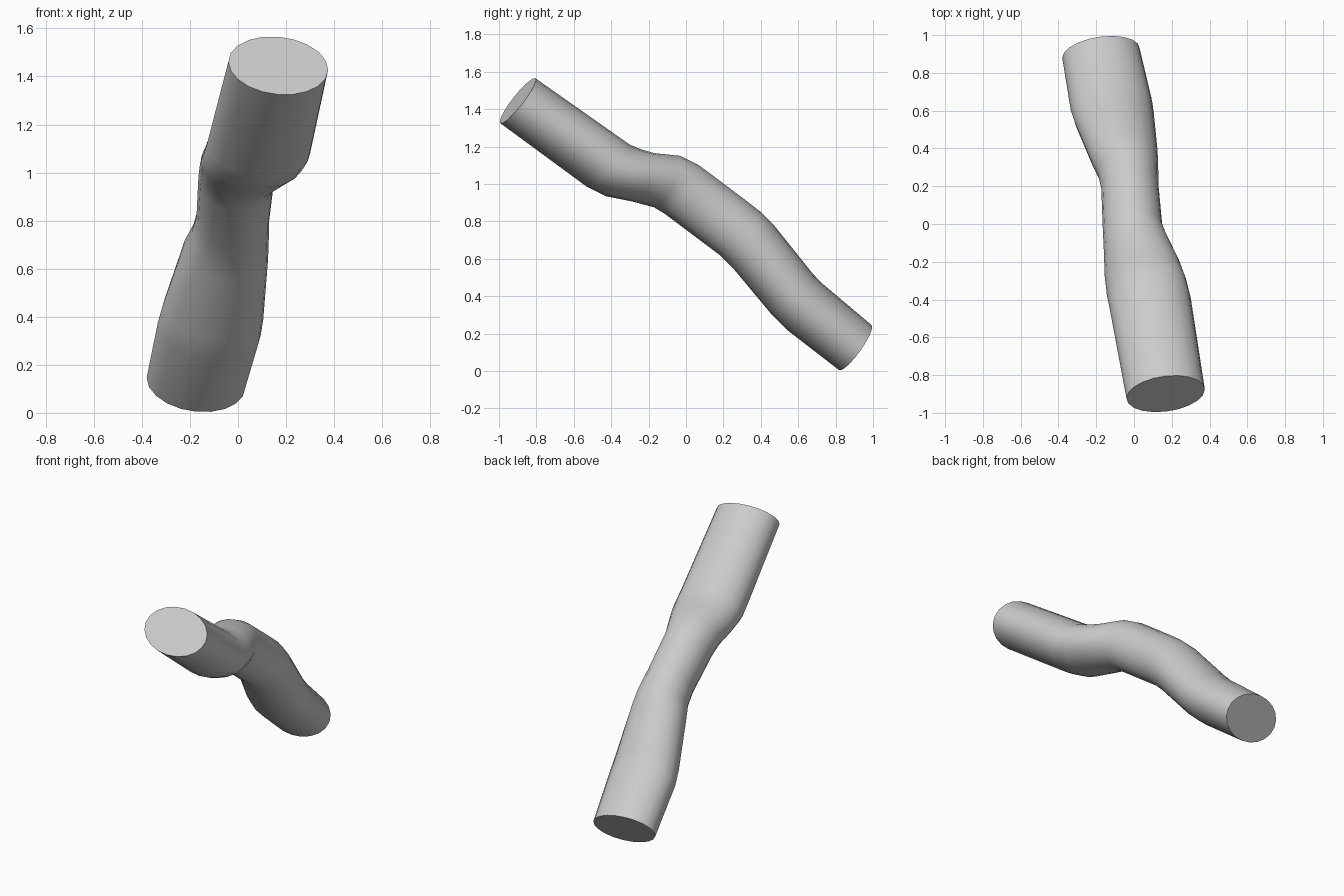
import bpy, bmesh, math
from mathutils import Vector

if "Cube" in bpy.data.objects:
    bpy.data.objects.remove(bpy.data.objects["Cube"])

# Cross-sections along the tube: upper y, z, lower y, z, left x, right x
SECTIONS = [
    (-0.805, 1.565, -0.993, 1.325, -0.04, 0.375),
    (-0.30, 1.21, -0.53, 0.985, -0.13, 0.30),
    (-0.24, 1.185, -0.43, 0.935, -0.143, 0.275),
    (-0.17, 1.165, -0.29, 0.907, -0.155, 0.235),
    (-0.03, 1.15, -0.17, 0.875, -0.16, 0.175),
    (0.07, 1.10, -0.11, 0.838, -0.165, 0.15),
    (0.29, 0.935, 0.10, 0.68, -0.173, 0.13),
    (0.40, 0.85, 0.18, 0.62, -0.193, 0.128),
    (0.47, 0.78, 0.26, 0.54, -0.23, 0.125),
    (0.67, 0.53, 0.46, 0.30, -0.315, 0.105),
    (0.72, 0.475, 0.54, 0.22, -0.335, 0.095),
    (0.992, 0.246, 0.818, 0.005, -0.38, 0.03),
]
SIDES = 20

centres = [Vector(((s[4] + s[5]) / 2, (s[0] + s[2]) / 2, (s[1] + s[3]) / 2)) for s in SECTIONS]
bm = bmesh.new()
rings = []
for i, (uy, uz, ly, lz, xl, xr) in enumerate(SECTIONS):
    t = (centres[min(i + 1, len(centres) - 1)] - centres[max(i - 1, 0)]).normalized()
    # width axis is tilted to stay square to the path
    w = Vector((1, 0, 0)) - t * t.x
    w *= (xr - xl) / 2 / w.x
    h = Vector((0, uy - ly, uz - lz)) / 2
    ring = []
    for k in range(SIDES):
        a = math.tau * k / SIDES
        ring.append(bm.verts.new(centres[i] + w * math.cos(a) + h * math.sin(a)))
    rings.append(ring)

# Tube wall
for a, b in zip(rings, rings[1:]):
    for k in range(SIDES):
        n = (k + 1) % SIDES
        bm.faces.new((a[k], a[n], b[n], b[k]))
# End caps
bm.faces.new(rings[0])
bm.faces.new(rings[-1])
bmesh.ops.recalc_face_normals(bm, faces=bm.faces)

mesh = bpy.data.meshes.new("bent_tube")
bm.to_mesh(mesh)
bm.free()
tube = bpy.data.objects.new("bent_tube", mesh)
bpy.context.collection.objects.link(tube)
bpy.context.view_layer.objects.active = tube
tube.select_set(True)
bpy.ops.object.shade_smooth_by_angle(angle=math.radians(45))
